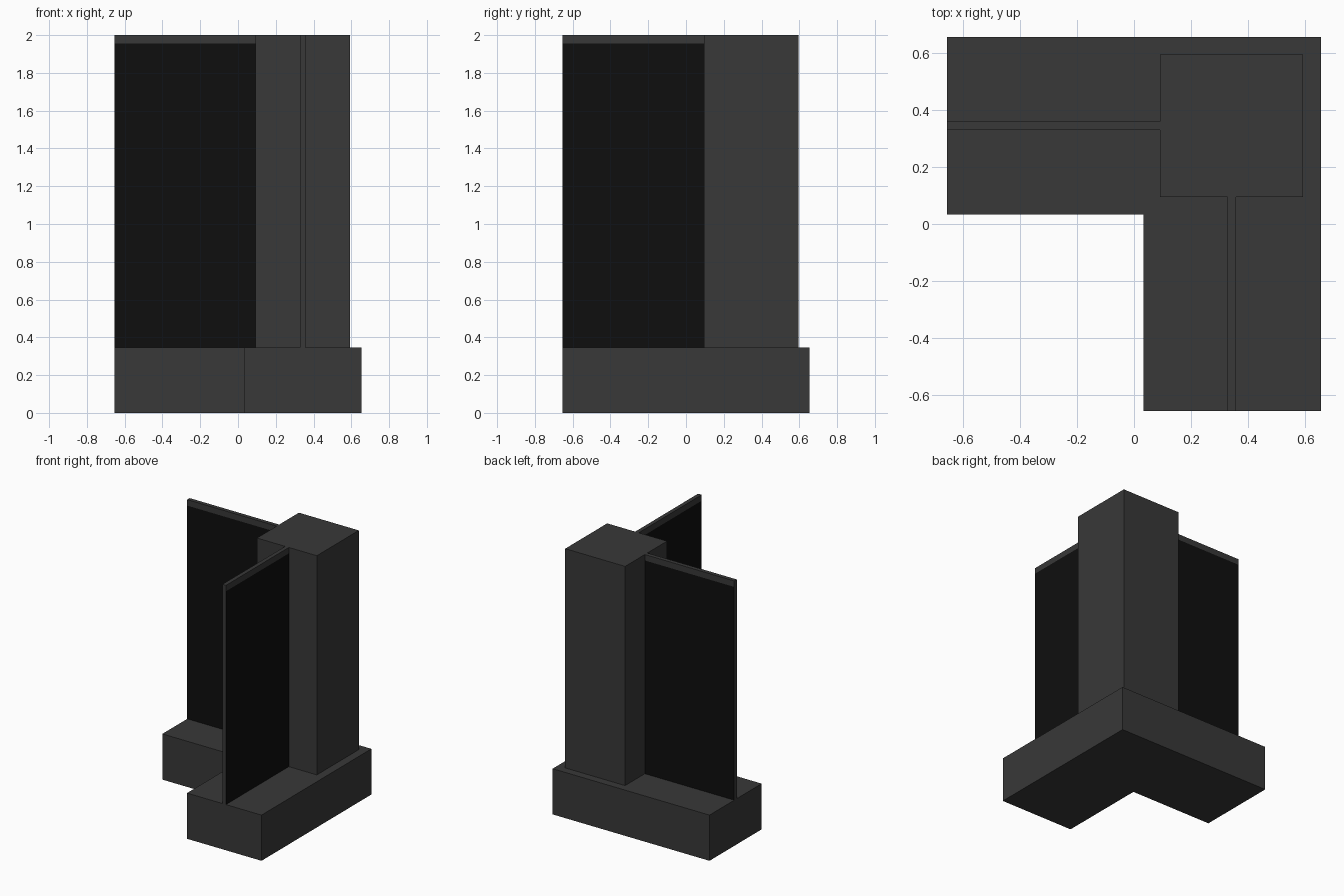
import bpy, bmesh
from mathutils import Vector

if "Cube" in bpy.data.objects:
    bpy.data.objects.remove(bpy.data.objects["Cube"])


def material(name, v):
    m = bpy.data.materials.new(name)
    m.diffuse_color = (v, v, v, 1)
    m.use_nodes = True
    m.node_tree.nodes["Principled BSDF"].inputs["Base Color"].default_value = m.diffuse_color
    return m


GREY = material("charcoal grey", 0.040)
BLACK = material("near black", 0.0045)

H = 0.655        # half width of the plinth
BASE_TOP = 0.345
TOP = 2.0
RIM = 1.955      # height where the dark panel face stops


def prism(name, outline, z0, z1, cut=None, long_axis=None):
    """Extrude a plan outline; a panel gets black broad faces below the cut."""
    bm = bmesh.new()
    face = bm.faces.new([bm.verts.new((x, y, z0)) for x, y in outline])
    ext = bmesh.ops.extrude_face_region(bm, geom=[face])
    verts = [g for g in ext["geom"] if isinstance(g, bmesh.types.BMVert)]
    bmesh.ops.translate(bm, verts=verts, vec=(0, 0, z1 - z0))
    if cut:
        bmesh.ops.bisect_plane(bm, geom=bm.verts[:] + bm.edges[:] + bm.faces[:],
                               plane_co=(0, 0, cut), plane_no=(0, 0, 1))
    bmesh.ops.recalc_face_normals(bm, faces=bm.faces[:])
    if cut:
        for f in bm.faces:
            broad = abs(f.normal[1 - long_axis]) > 0.5
            f.material_index = int(broad and f.calc_center_median().z < cut)
    me = bpy.data.meshes.new(name)
    bm.to_mesh(me)
    bm.free()
    me.materials.append(GREY)
    if cut:
        me.materials.append(BLACK)
    ob = bpy.data.objects.new(name, me)
    bpy.context.collection.objects.link(ob)
    return ob


def rect(x0, x1, y0, y1):
    return [(x0, y0), (x1, y0), (x1, y1), (x0, y1)]


# L-shaped plinth
prism("corner_plinth", [(-H, 0.033), (0.033, 0.033), (0.033, -H),
                        (H, -H), (H, H), (-H, H)], 0, BASE_TOP)

# Square corner post
prism("corner_post", rect(0.092, 0.592, 0.095, 0.595), BASE_TOP, TOP)

# Thin wall panels running from the post to the ends of the plinth
prism("left_panel", rect(-H, 0.092, 0.330, 0.360), BASE_TOP, TOP, RIM, 0)
prism("front_panel", rect(0.328, 0.358, -H, 0.095), BASE_TOP, TOP, RIM, 1)
